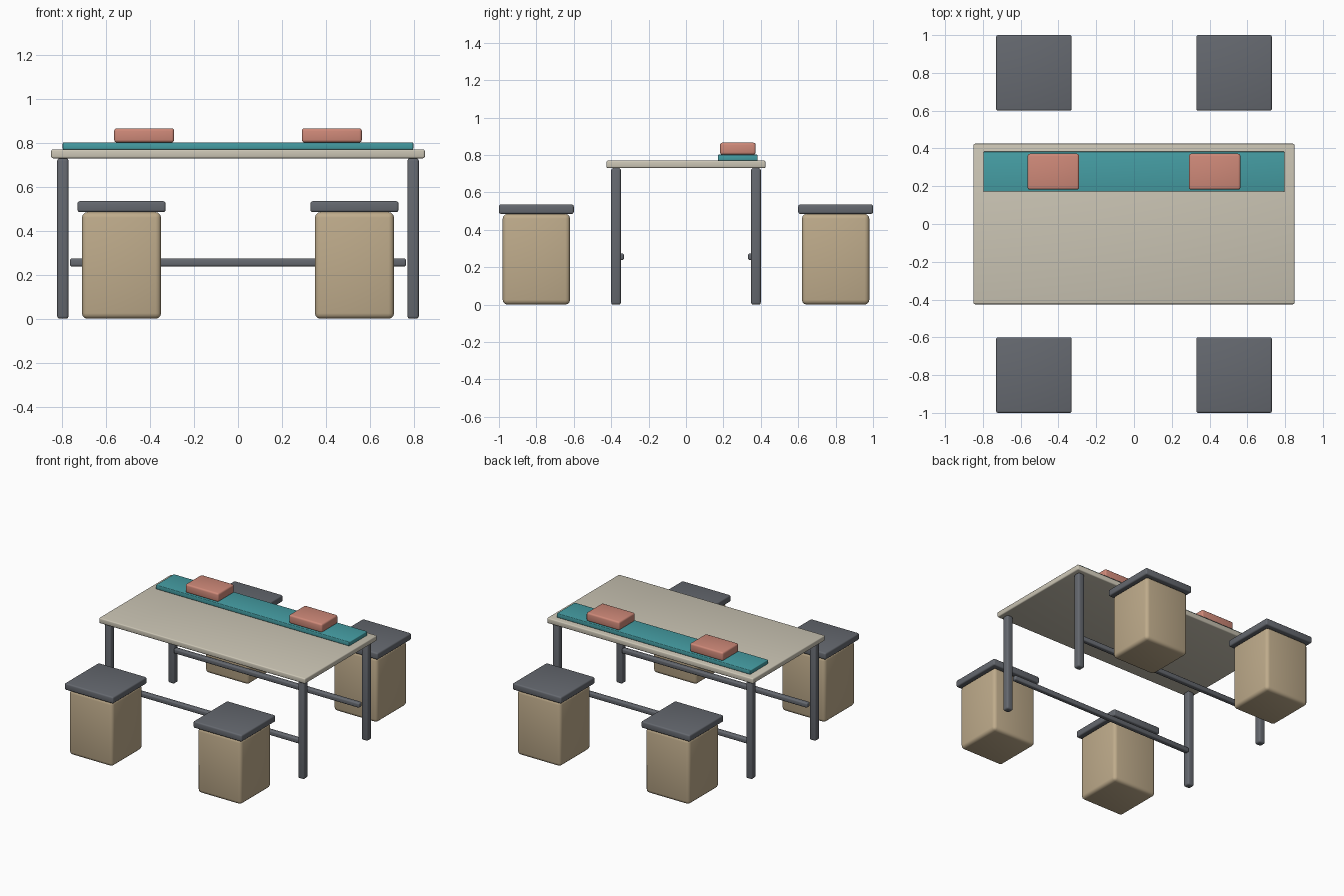
import bpy
import bmesh
import math

if "Cube" in bpy.data.objects:
    bpy.data.objects.remove(bpy.data.objects["Cube"], do_unlink=True)


def make_material(name, rgb):
    mat = bpy.data.materials.new(name)
    mat.use_nodes = True
    mat.diffuse_color = (*rgb, 1)
    mat.node_tree.nodes["Principled BSDF"].inputs["Base Color"].default_value = (*rgb, 1)
    return mat


stone = make_material("pale stone", (0.60, 0.56, 0.46))
teal = make_material("teal cloth", (0.06, 0.34, 0.37))
coral = make_material("coral", (0.62, 0.25, 0.19))
charcoal = make_material("charcoal", (0.13, 0.14, 0.16))
tan = make_material("tan", (0.52, 0.41, 0.26))


def rounded_box(name, size, x, y, bottom, bevel, mat):
    """Box standing at the given bottom height, with softly rounded edges."""
    mesh = bpy.data.meshes.new(name)
    bm = bmesh.new()
    bmesh.ops.create_cube(bm, size=1)
    bmesh.ops.scale(bm, vec=size, verts=bm.verts)
    bm.to_mesh(mesh)
    bm.free()
    mesh.materials.append(mat)
    obj = bpy.data.objects.new(name, mesh)
    obj.location = (x, y, bottom + size[2] / 2)
    bpy.context.collection.objects.link(obj)
    mod = obj.modifiers.new("Rounded edges", 'BEVEL')
    mod.width = bevel
    mod.segments = 3
    bpy.ops.object.select_all(action='DESELECT')
    obj.select_set(True)
    bpy.context.view_layer.objects.active = obj
    bpy.ops.object.modifier_apply(modifier=mod.name)
    bpy.ops.object.shade_smooth_by_angle(angle=math.radians(35))
    return obj


# Table top with its runner
rounded_box("table_top", (1.70, 0.85, 0.04), 0, 0, 0.73, 0.008, stone)
rounded_box("table_runner", (1.595, 0.212, 0.032), 0, 0.277, 0.77, 0.005, teal)

for sx, side in ((1, "left"), (-1, "right")):
    # Blocks resting on the runner
    rounded_box(f"{side}_block", (0.273, 0.19, 0.064), sx * 0.427, 0.277, 0.802, 0.012, coral)

    for sy, end in ((-1, "front"), (1, "back")):
        # Table legs
        rounded_box(f"{end}_{side}_leg", (0.052, 0.052, 0.73),
                    sx * 0.797, sy * 0.374, 0, 0.012, charcoal)
        # Stools: rounded body and flat seat
        rounded_box(f"{end}_{side}_stool_body", (0.36, 0.36, 0.485),
                    sx * 0.53, sy * 0.80, 0, 0.025, tan)
        rounded_box(f"{end}_{side}_stool_seat", (0.40, 0.40, 0.05),
                    sx * 0.53, sy * 0.80, 0.485, 0.01, charcoal)

# Long rails between the legs
for sy, end in ((-1, "front"), (1, "back")):
    rounded_box(f"{end}_rail", (1.53, 0.036, 0.036), 0, sy * 0.35, 0.238, 0.009, charcoal)
